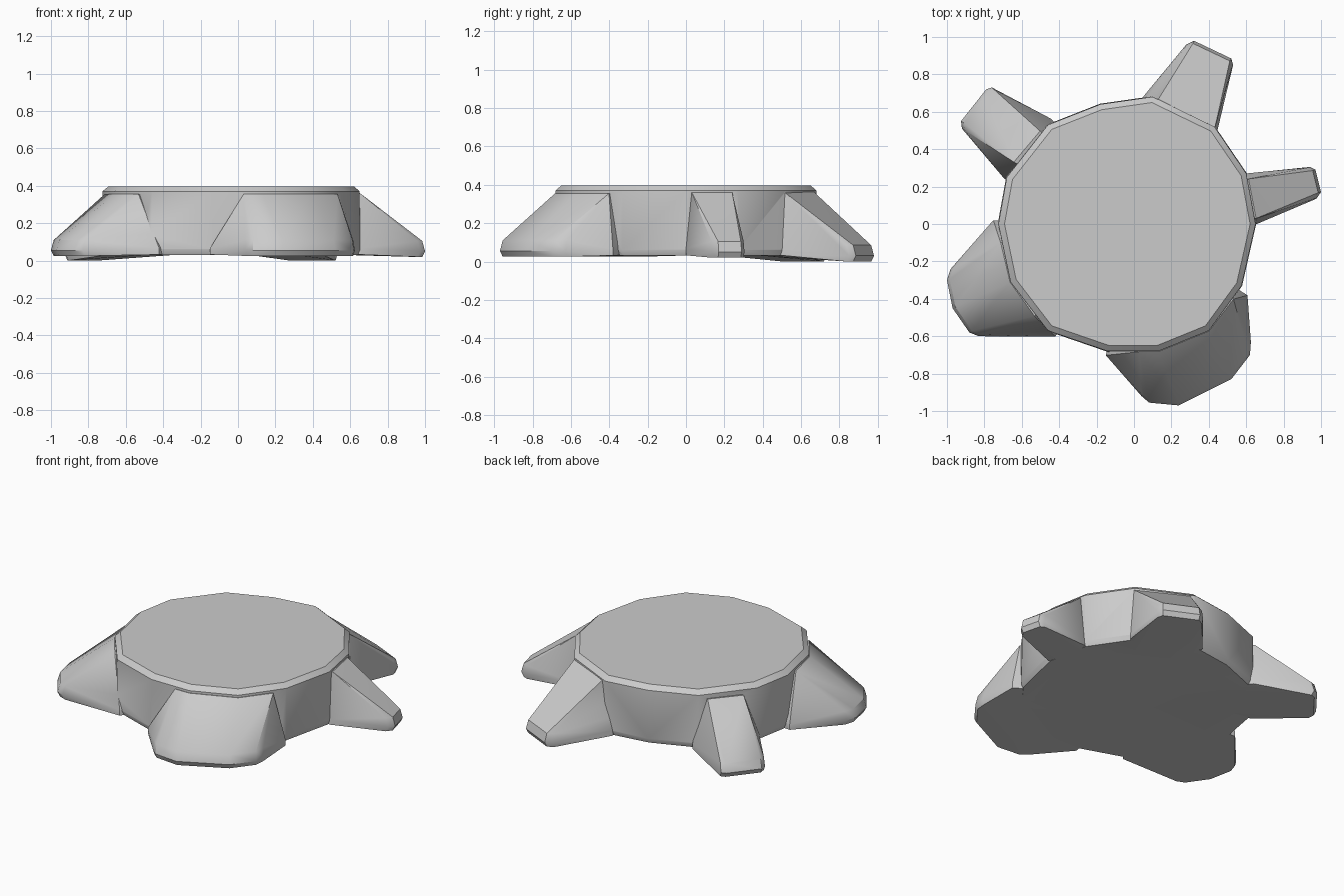
import bpy, bmesh

if "Cube" in bpy.data.objects:
    bpy.data.objects.remove(bpy.data.objects["Cube"])

# Irregular 14-sided rim of the disc (x, y)
RIM = [(-.46, .53), (-.18, .64), (.1, .68), (.43, .52), (.6, .27), (.65, 0), (.575, -.33),
       (.4, -.57), (.13, -.68), (-.14, -.68), (-.46, -.57), (-.66, -.31), (-.725, 0), (-.68, .25)]


def layer(pts, s, z):
    return [(x * s, y * s, z) for x, y in pts]


def hull(name, pts):
    bm = bmesh.new()
    for p in pts:
        bm.verts.new(p)
    res = bmesh.ops.convex_hull(bm, input=bm.verts)
    junk = {e for e in res['geom_interior'] + res['geom_unused'] if isinstance(e, bmesh.types.BMVert)}
    bmesh.ops.delete(bm, geom=list(junk), context='VERTS')
    bmesh.ops.dissolve_limit(bm, angle_limit=.02, verts=bm.verts, edges=bm.edges)
    bmesh.ops.recalc_face_normals(bm, faces=bm.faces)
    me = bpy.data.meshes.new(name)
    bm.to_mesh(me)
    bm.free()
    ob = bpy.data.objects.new(name, me)
    bpy.context.collection.objects.link(ob)
    return ob


def root(name, foot, low, top, ztop, zfoot):
    """Sloping wedge running from the rim down to a chamfered foot."""
    pts = layer(foot, .985, zfoot) + layer(foot, 1, zfoot + .03) + layer(foot, .985, zfoot + .085)
    pts += layer(low, 1.003, .032) + layer(low, 1.003, .065) + layer(top, 1.004, ztop)
    pts += layer(low, .6, .036) + layer(top, .6, ztop - .06)
    return hull(name, pts)


# Central disc with chamfered top and bottom edges
base = hull("stump_base", layer(RIM, .985, .03) + layer(RIM, 1.005, .06)
            + layer(RIM, 1, .37) + layer(RIM, .955, .397))

# Five roots: foot outline, base corners, upper corners, upper height, foot height
roots = [
    root("right_root", [(.94, .305), (.97, .29), (1, .17), (.975, .135)],
         [(.605, .27), (.655, 0)], [(.61, .24), (.65, .03)], .36, .02),
    root("back_root", [(.28, .96), (.32, .98), (.52, .885), (.53, .85)],
         [(.05, .68), (.445, .5)], [(.13, .665), (.43, .51)], .362, .0),
    root("back_left_root", [(-.76, .73), (-.79, .72), (-.925, .55), (-.92, .51)],
         [(-.44, .56), (-.69, .24)], [(-.5, .495), (-.64, .33)], .345, .0),
    root("left_root", [(-.98, -.24), (-1, -.3), (-.97, -.45), (-.88, -.58), (-.83, -.6)],
         [(-.75, .02), (-.42, -.6)], [(-.71, -.1), (-.66, -.31), (-.53, -.49)], .355, .025),
    root("front_root", [(.04, -.92), (.08, -.955), (.24, -.97), (.52, -.83), (.62, -.7), (.625, -.63)],
         [(-.15, -.7), (.605, -.38)], [(.03, -.68), (.13, -.68), (.4, -.57), (.53, -.4)], .355, .025),
]

# Merge the roots into the disc
bpy.context.view_layer.objects.active = base
for r in roots:
    m = base.modifiers.new(r.name, 'BOOLEAN')
    m.operation, m.solver, m.object = 'UNION', 'EXACT', r
    bpy.ops.object.modifier_apply(modifier=m.name)
    bpy.data.objects.remove(r)

bpy.ops.object.select_all(action='DESELECT')
base.select_set(True)
bpy.ops.object.shade_smooth_by_angle(angle=.6)
